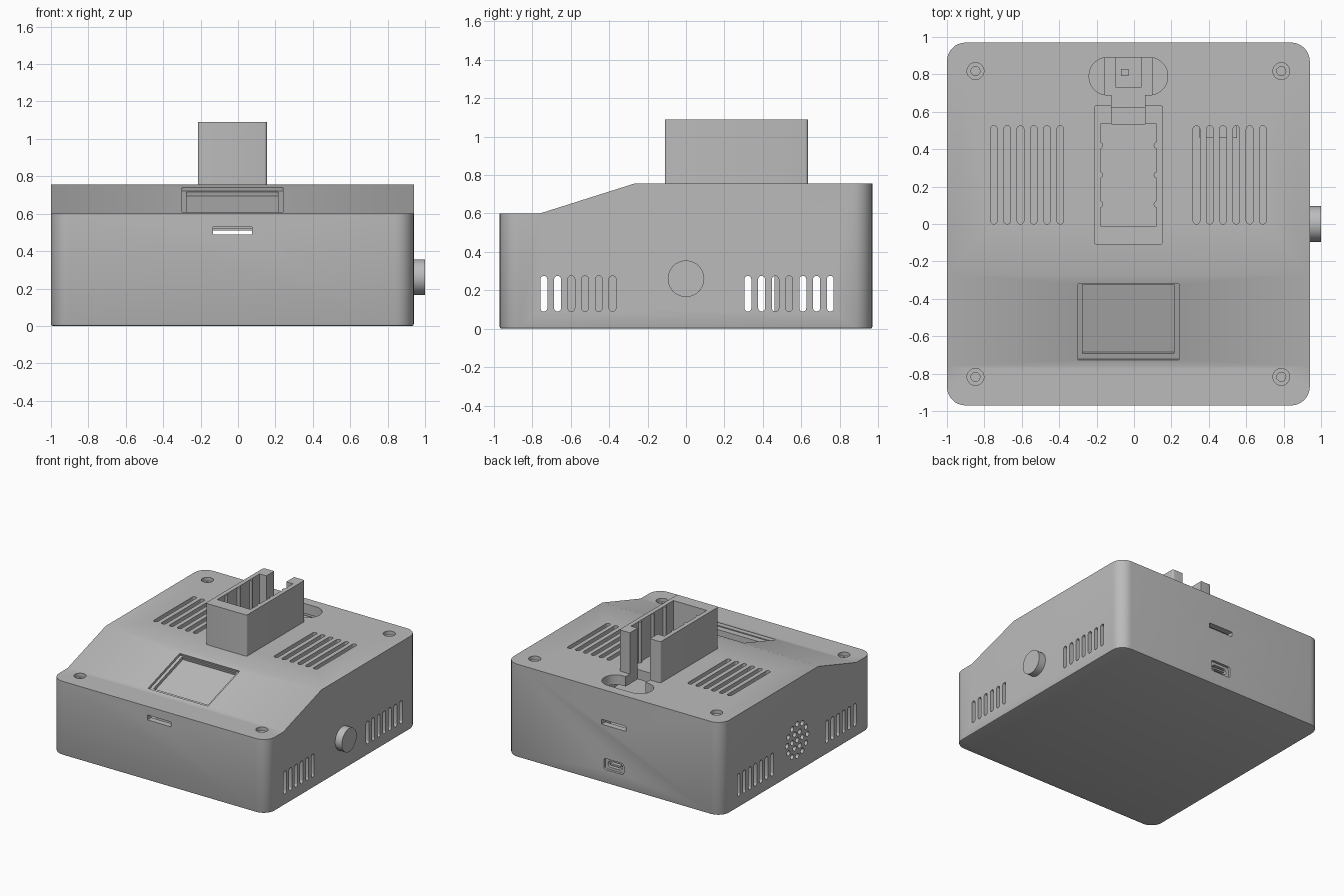
import bpy, bmesh, math
from mathutils import Matrix, Vector

if "Cube" in bpy.data.objects:
    bpy.data.objects.remove(bpy.data.objects["Cube"], do_unlink=True)

grey = bpy.data.materials.new("matte grey")
grey.use_nodes = True
grey.diffuse_color = (0.5, 0.5, 0.5, 1)
grey.node_tree.nodes["Principled BSDF"].inputs["Base Color"].default_value = (0.5, 0.5, 0.5, 1)

CX = -0.03                      # centre line of the case
HALF = 0.97                     # half width of the case
DECK, LIP = 0.755, 0.6          # heights of the rear deck and front ledge
SLOPE_A, SLOPE_B = -0.76, -0.27
TURN = {"x": Matrix.Rotation(math.pi / 2, 4, "Y"), "y": Matrix.Rotation(math.pi / 2, 4, "X"),
        "z": Matrix.Identity(4)}


def rbox(bm, lo, hi, axis="z", r=0.0, seg=5, spin=None):
    """Box between two corners, with the edges along one axis rounded."""
    lo, hi = Vector(lo), Vector(hi)
    verts = bmesh.ops.create_cube(bm, size=1)["verts"]
    for v in verts:
        v.co = Vector([c * s for c, s in zip(v.co, hi - lo)]) + (lo + hi) / 2
    if spin:
        bmesh.ops.transform(bm, matrix=spin, verts=verts)
    if r:
        k = "xyz".index(axis)
        edges = [e for e in {e for v in verts for e in v.link_edges}
                 if abs((e.verts[0].co - e.verts[1].co).normalized()[k]) > 0.99]
        bmesh.ops.bevel(bm, geom=edges, offset=r, segments=seg, affect="EDGES", profile=0.5)


def cyl(bm, c, r, depth, axis="z", seg=32):
    bmesh.ops.create_cone(bm, cap_ends=True, segments=seg, radius1=r, radius2=r, depth=depth,
                          matrix=Matrix.Translation(c) @ TURN[axis])


def case_shape(bm, inset, top, floor, r):
    """Sloped side profile drawn across x, with rounded upright corners."""
    h = HALF - inset
    pts = [(-h, floor), (h, floor), (h, DECK - top), (SLOPE_B, DECK - top),
           (SLOPE_A, LIP - top), (-h, LIP - top)]
    face = bm.faces.new([bm.verts.new((CX - h, y, z)) for y, z in pts])
    ext = bmesh.ops.extrude_face_region(bm, geom=[face])["geom"]
    bmesh.ops.translate(bm, vec=(2 * h, 0, 0), verts=[v for v in ext if isinstance(v, bmesh.types.BMVert)])
    bmesh.ops.recalc_face_normals(bm, faces=bm.faces)
    upright = [e for e in bm.edges if abs((e.verts[0].co - e.verts[1].co).normalized().z) > 0.99]
    bmesh.ops.bevel(bm, geom=upright, offset=r, segments=8, affect="EDGES", profile=0.5)


def finish(name, bm):
    bmesh.ops.recalc_face_normals(bm, faces=bm.faces)
    me = bpy.data.meshes.new(name)
    bm.to_mesh(me)
    bm.free()
    ob = bpy.data.objects.new(name, me)
    bpy.context.scene.collection.objects.link(ob)
    me.materials.append(grey)
    return ob


def smooth(ob):
    ob.data.shade_smooth()
    ob.data.set_sharp_from_angle(angle=math.radians(30))


def cut(ob, bm):
    """Subtract a set of separate solids and bake the result."""
    tool = finish("cutter", bm)
    tool.hide_render = True
    mod = ob.modifiers.new("cut", "BOOLEAN")
    mod.operation, mod.solver, mod.object = "DIFFERENCE", "EXACT", tool
    dg = bpy.context.evaluated_depsgraph_get()
    dg.update()
    baked = bpy.data.meshes.new_from_object(ob.evaluated_get(dg))
    ob.modifiers.clear()
    ob.data = baked
    bpy.data.objects.remove(tool, do_unlink=True)


# Case shell with a small chamfer around the base
bm = bmesh.new()
case_shape(bm, 0, 0, 0, 0.1)
base = [e for e in bm.edges if all(v.co.z < 1e-4 for v in e.verts)]
bmesh.ops.bevel(bm, geom=base, offset=0.01, segments=2, affect="EDGES", profile=0.5)
case = finish("case", bm)
bm = bmesh.new()
case_shape(bm, 0.05, 0.08, 0.05, 0.06)
cut(case, bm)

# Vents, ports, screw counterbores, speaker holes and cable opening
bm = bmesh.new()
W = 0.018
for y in [-0.74 + 0.0715 * i for i in range(6)] + [0.322 + 0.0715 * i for i in range(7)]:
    rbox(bm, (-1.1, y - W, 0.09), (1.1, y + W, 0.275), "x", W * 0.97)
for side in (-1, 1):
    for i in range(6):
        x = CX + side * (0.364 + 0.071 * i)
        rbox(bm, (x - W, 0, 0.6), (x + W, 0.525, 0.9), "z", W * 0.97)
    for y, z in ((-0.8175, LIP), (0.8175, DECK)):
        cyl(bm, (CX + side * 0.8175, y, z), 0.045, 0.06)
for ring, count in ((0, 1), (0.065, 6), (0.13, 12)):
    for i in range(count):
        a = math.tau * i / count
        cyl(bm, (-1, ring * math.cos(a), 0.26 + ring * math.sin(a)), 0.021, 0.2, "x", 16)
rbox(bm, (CX - 0.105, -1.1, 0.49), (CX + 0.105, -0.9, 0.53))
rbox(bm, (CX - 0.11, 0.9, 0.47), (CX + 0.11, 1.1, 0.51))
rbox(bm, (CX - 0.09, 0.95, 0.11), (CX + 0.09, 1.1, 0.2), "y", 0.02)
rbox(bm, (CX - 0.21, 0.69, 0.6), (CX + 0.18 + 0.03, 0.89, 0.9), "z", 0.097, 10)
tilt = math.atan2(DECK - LIP, SLOPE_B - SLOPE_A)


def on_slope(y):
    z = LIP + (y - SLOPE_A) * math.tan(tilt)
    return Matrix.Translation((CX, y, z)) @ Matrix.Rotation(tilt, 4, "X")


rbox(bm, (-0.27, -0.214, -0.02), (0.27, 0.214, 0.1), spin=on_slope(-0.524))
cut(case, bm)

# Second level: screen window, screw holes, cable channel, port mouth
bm = bmesh.new()
rbox(bm, (-0.245, -0.194, -0.045), (0.245, 0.194, 0.1), spin=on_slope(-0.514))
for side in (-1, 1):
    for y, z in ((-0.8175, LIP), (0.8175, DECK)):
        cyl(bm, (CX + side * 0.8175, y, z), 0.024, 0.12)
rbox(bm, (CX - 0.09, 0.535, 0.6), (CX + 0.09, 0.75, 0.9))
rbox(bm, (CX - 0.065, 0.9, 0.13), (CX + 0.065, 1.1, 0.18), "y", 0.024)
cut(case, bm)
smooth(case)

# Upright cradle, open at the top and notched at the back
bm = bmesh.new()
rbox(bm, (CX - 0.185, -0.11, 0.75), (CX + 0.185, 0.635, 1.09), "z", 0.015, 4)
cradle = finish("cradle", bm)
bm = bmesh.new()
rbox(bm, (CX - 0.15, -0.01, 0.7), (CX + 0.15, 0.535, 1.2))
cut(cradle, bm)
bm = bmesh.new()
rbox(bm, (CX - 0.09, 0.4, 0.7), (CX + 0.09, 0.7, 1.2))
cut(cradle, bm)
smooth(cradle)

# Rounded guide ribs on the cradle's inner walls
bm = bmesh.new()
for side in (-1, 1):
    for y in (0.105, 0.262, 0.42):
        cyl(bm, (CX + side * 0.153, y, 0.92), 0.018, 0.335, seg=16)
smooth(finish("cradle_ribs", bm))

# Control knob
bm = bmesh.new()
cyl(bm, (0.965, 0, 0.26), 0.095, 0.07, "x", 48)
smooth(finish("knob", bm))

# Port tongue
bm = bmesh.new()
rbox(bm, (CX - 0.045, 0.86, 0.148), (CX + 0.045, 0.95, 0.162))
finish("port_tongue", bm)

# Connector parts under the cable opening
bm = bmesh.new()
rbox(bm, (CX - 0.13, 0.62, 0.56), (CX + 0.13, 0.91, 0.6))
rbox(bm, (CX - 0.07, 0.73, 0.6), (CX + 0.07, 0.89, 0.66))
rbox(bm, (CX - 0.04, 0.79, 0.66), (CX, 0.83, 0.68))
finish("cable_connector", bm)

# Inner modules seen through the vents
bm = bmesh.new()
rbox(bm, (-0.3, -0.62, 0.05), (0.3, -0.36, 0.35))
rbox(bm, (0.35, 0.46, 0.05), (0.55, 0.57, 0.3))
cyl(bm, (-0.9, 0, 0.26), 0.17, 0.06, "x")
finish("inner_modules", bm)
